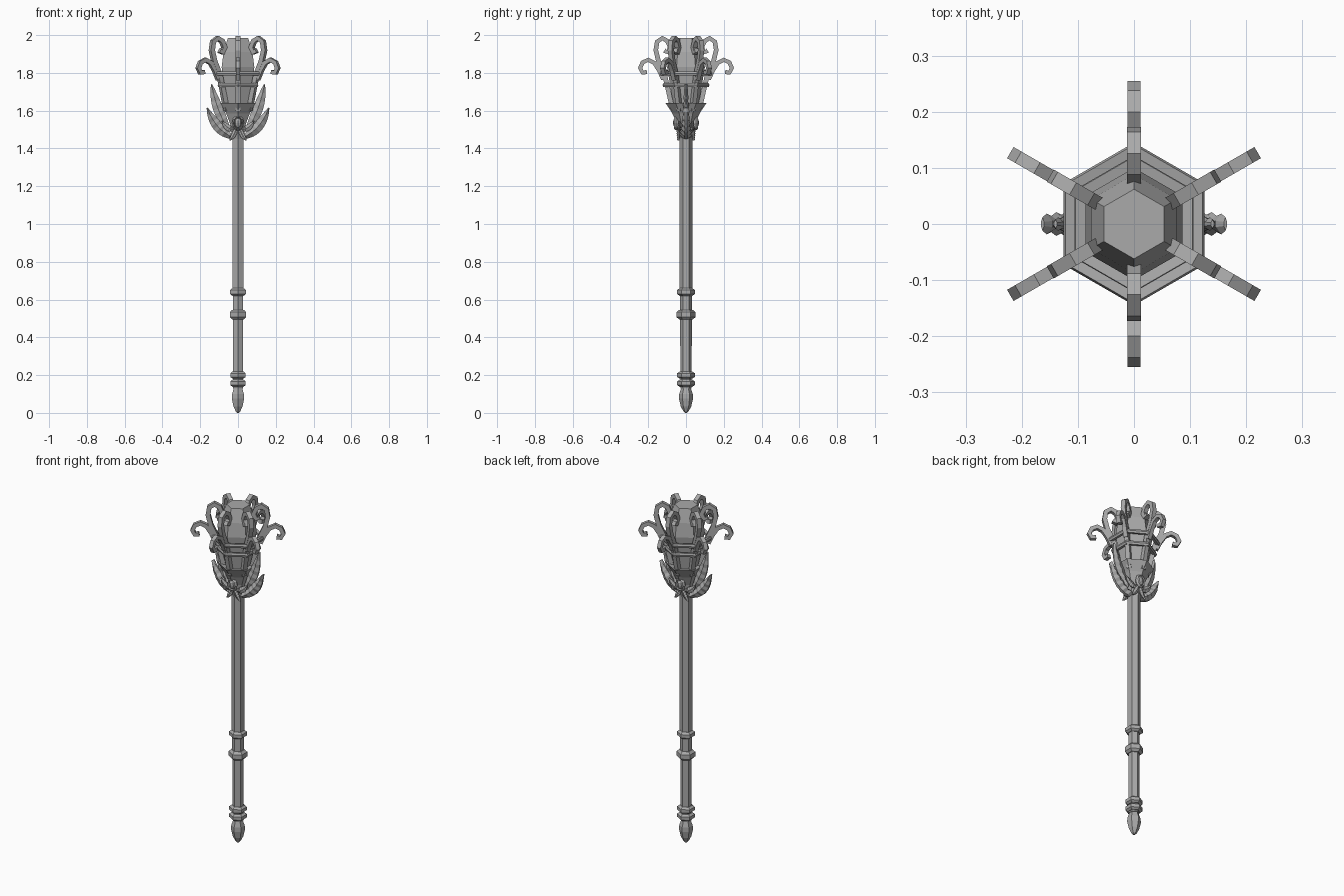
import bpy, bmesh, math
from mathutils import Vector, Matrix

if "Cube" in bpy.data.objects:
    bpy.data.objects.remove(bpy.data.objects["Cube"], do_unlink=True)

grey = bpy.data.materials.new("plain grey")
grey.use_nodes = True
COL = (0.40, 0.40, 0.40, 1)
grey.diffuse_color = COL
grey.node_tree.nodes["Principled BSDF"].inputs["Base Color"].default_value = COL


def finish(name, bm):
    bmesh.ops.recalc_face_normals(bm, faces=bm.faces)
    mesh = bpy.data.meshes.new(name)
    bm.to_mesh(mesh)
    bm.free()
    mesh.materials.append(grey)
    ob = bpy.data.objects.new(name, mesh)
    bpy.context.collection.objects.link(ob)
    return ob


def bridge(bm, rings, closed=False):
    """Join equal vertex rings with quads; cap the ends unless closed."""
    rows = [[bm.verts.new(p) for p in ring] for ring in rings]
    pairs = list(zip(rows, rows[1:]))
    if closed:
        pairs.append((rows[-1], rows[0]))
    else:
        bm.faces.new(rows[0])
        bm.faces.new(rows[-1])
    for a, b in pairs:
        for i in range(len(a)):
            j = (i + 1) % len(a)
            bm.faces.new((a[i], a[j], b[j], b[i]))


def hexagon(r, z):
    angles = [math.radians(30 + 60 * i) for i in range(6)]
    return [Vector((r * math.cos(a), r * math.sin(a), z)) for a in angles]


def turned(name, profile, closed=False):
    """Six-sided solid from (radius, height) pairs."""
    bm = bmesh.new()
    bridge(bm, [hexagon(r, z) for r, z in profile], closed)
    return finish(name, bm)


def bar(bm, path, half, angle):
    """Square bar along (radius, height) points in an upright plane."""
    pts = [Vector(p) for p in path]
    turn = Matrix.Rotation(angle, 3, "Z")
    rings = []
    for i, p in enumerate(pts):
        t = (pts[min(i + 1, len(pts) - 1)] - pts[max(i - 1, 0)]).normalized()
        n = Vector((-t.y, t.x)) * half
        ring = []
        for s, w in ((1, 1), (1, -1), (-1, -1), (-1, 1)):
            q = p + n * s
            ring.append(turn @ Vector((q.x, w * half, q.y)))
        rings.append(ring)
    bridge(bm, rings)


def leaf(bm, path, width, thick, side, y=0.0):
    """Ribbed leaf along (x, height) points with a diamond section."""
    pts = [Vector(p) for p in path]
    steps = 12
    rings = []
    for k in range(steps + 1):
        u = k / steps
        a, b, c = pts
        p = a * (1 - u) ** 2 + b * 2 * u * (1 - u) + c * u * u
        t = (b - a) * (1 - u) + (c - b) * u
        n = Vector((-t.y, t.x)).normalized()
        w = width * (math.sin(math.pi * (0.1 + 0.88 * u)) ** 0.8)
        d = thick * (1 - 0.5 * u) * (1 if k % 2 else 0.72)
        ring = []
        for s, h in ((-1, 0.3), (0, 1), (1, 0.3), (1, -0.3), (0, -1), (-1, -0.3)):
            q = p + n * w * s
            ring.append(Vector((side * q.x, y + d * h, q.y)))
        rings.append(ring)
    bridge(bm, rings)


# Shaft, collars and pommel
turned("upper_shaft", [(0.034, 0.64), (0.034, 1.50)])
turned("lower_shaft", [(0.030, 0.13), (0.031, 0.64)])
for name, z, r, h in (("upper_collar", 0.64, 0.048, 0.02),
                      ("middle_collar", 0.52, 0.050, 0.026),
                      ("lower_collar", 0.20, 0.047, 0.019),
                      ("pommel_collar", 0.157, 0.047, 0.019)):
    turned(name, [(r * 0.72, z - h), (r, z - h * 0.5),
                  (r, z + h * 0.5), (r * 0.72, z + h)])
turned("pommel", [(0.022, 0.14), (0.036, 0.10), (0.037, 0.075),
                  (0.028, 0.035), (0.014, 0.008), (0.005, 0.0)])

# Flared socket and crystal
turned("socket", [(0.034, 1.45), (0.048, 1.53), (0.072, 1.585),
                  (0.108, 1.64), (0.066, 1.632)])
turned("crystal", [(0.062, 1.60), (0.072, 1.66), (0.100, 1.83),
                   (0.088, 1.91), (0.062, 1.985)])

# Open hexagonal hoops of the cage
for name, z, r in (("upper_hoop", 1.796, 0.145), ("lower_hoop", 1.735, 0.124)):
    turned(name, [(r - 0.024, z - 0.008), (r - 0.004, z - 0.011), (r, z),
                  (r - 0.004, z + 0.011), (r - 0.024, z + 0.008)], closed=True)

# Cage ribs with an inward scroll and an outward scroll at each corner
inner = [(0.070, 1.60), (0.092, 1.70), (0.113, 1.79), (0.145, 1.86),
         (0.160, 1.92), (0.153, 1.965), (0.125, 1.984), (0.098, 1.968),
         (0.084, 1.935), (0.098, 1.908), (0.114, 1.918)]
outer = [(0.120, 1.765), (0.143, 1.815), (0.168, 1.853), (0.200, 1.869),
         (0.230, 1.855), (0.243, 1.825), (0.230, 1.801), (0.207, 1.805)]
for name, path, half in (("cage_ribs", inner, 0.0125),
                         ("outer_scrolls", outer, 0.0115)):
    bm = bmesh.new()
    for i in range(6):
        bar(bm, path, half, math.radians(30 + 60 * i))
    finish(name, bm)

# Leaves on both sides of the socket
for name, side in (("left_leaves", 1), ("right_leaves", -1)):
    bm = bmesh.new()
    leaf(bm, [(0.03, 1.46), (0.12, 1.50), (0.163, 1.615)], 0.027, 0.034, side)
    leaf(bm, [(0.05, 1.50), (0.115, 1.60), (0.140, 1.74)], 0.027, 0.022, side)
    finish(name, bm)

# Oval gems in a frame with small drooping and spreading petals
for name, face in (("front", -1), ("back", 1)):
    bm = bmesh.new()
    place = Matrix.Translation((0, face * 0.052, 1.535))
    bmesh.ops.create_uvsphere(
        bm, u_segments=8, v_segments=6, radius=1,
        matrix=place @ Matrix.Diagonal((0.020, 0.017, 0.028, 1)))
    finish(name + "_gem", bm)
    bm = bmesh.new()
    rings = []
    for i in range(10):
        a = math.tau * i / 10
        ring = []
        for s, d in ((0.7, 0.0), (0.85, 0.012), (1.1, 0.0), (0.85, -0.012)):
            ring.append(place @ Vector((0.029 * s * math.cos(a), d,
                                        0.038 * s * math.sin(a))))
        rings.append(ring)
    bridge(bm, rings, closed=True)
    finish(name + "_gem_frame", bm)
    bm = bmesh.new()
    for side in (1, -1):
        leaf(bm, [(0.008, 1.51), (0.018, 1.47), (0.045, 1.442)],
             0.013, 0.013, side, face * 0.040)
        leaf(bm, [(0.020, 1.50), (0.055, 1.50), (0.085, 1.545)],
             0.017, 0.013, side, face * 0.036)
    finish(name + "_petals", bm)
